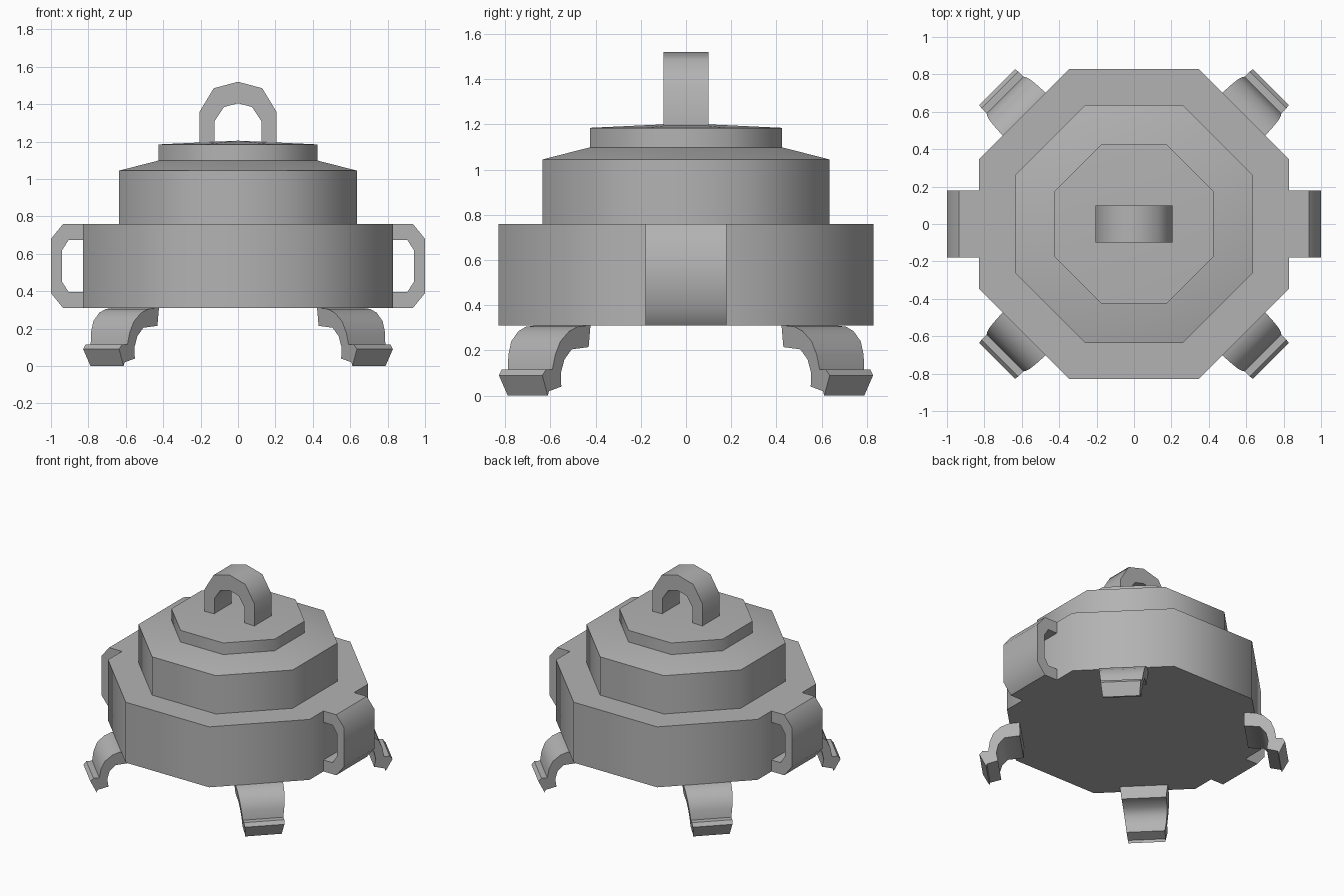
import bpy, bmesh
from math import pi, cos, sin, radians
from mathutils import Matrix

if "Cube" in bpy.data.objects:
    bpy.data.objects.remove(bpy.data.objects["Cube"])

grey = bpy.data.materials.new("plain grey")
grey.use_nodes = True
GREY = (0.45, 0.45, 0.45, 1)
grey.diffuse_color = GREY
grey.node_tree.nodes["Principled BSDF"].inputs["Base Color"].default_value = GREY


def finish(name, bm, turn=0):
    """Turn a bmesh into a shaded object, rotated about z."""
    bmesh.ops.recalc_face_normals(bm, faces=bm.faces)
    bm.transform(Matrix.Rotation(turn, 4, 'Z'))
    mesh = bpy.data.meshes.new(name)
    bm.to_mesh(mesh)
    bm.free()
    mesh.materials.append(grey)
    ob = bpy.data.objects.new(name, mesh)
    bpy.context.collection.objects.link(ob)
    bpy.ops.object.select_all(action='DESELECT')
    ob.select_set(True)
    bpy.context.view_layer.objects.active = ob
    bpy.ops.object.shade_smooth_by_angle(angle=radians(50))
    return ob


def octagon_tier(name, rings, peak=None):
    """Stack octagon rings (flat-to-flat half size, z) and cap both ends."""
    bm = bmesh.new()
    loops = []
    for half, z in rings:
        r = half / cos(pi / 8)
        loops.append([bm.verts.new((r * cos(a), r * sin(a), z))
                      for a in (pi / 8 + i * pi / 4 for i in range(8))])
    for low, high in zip(loops, loops[1:]):
        for i in range(8):
            j = (i + 1) % 8
            bm.faces.new((low[i], low[j], high[j], high[i]))
    bm.faces.new(loops[0][::-1])
    if peak:
        tip = bm.verts.new((0, 0, peak))
        for i in range(8):
            bm.faces.new((loops[-1][i], loops[-1][(i + 1) % 8], tip))
    else:
        bm.faces.new(loops[-1])
    finish(name, bm)


def strap(name, outline, half_width, turn=0):
    """Extrude an x-z outline along y; half_width is a function of z."""
    bm = bmesh.new()
    near = [bm.verts.new((x, -half_width(z), z)) for x, z in outline]
    far = [bm.verts.new((x, half_width(z), z)) for x, z in outline]
    n = len(outline)
    for i in range(n):
        j = (i + 1) % n
        bm.faces.new((near[i], near[j], far[j], far[i]))
    bm.faces.new(near)
    bm.faces.new(far[::-1])
    finish(name, bm, turn)


# Stepped octagonal body
octagon_tier("lower_body", [(0.83, 0.31), (0.83, 0.76)])
octagon_tier("upper_body", [(0.635, 0.76), (0.635, 1.045), (0.42, 1.10)])
octagon_tier("lid", [(0.425, 1.095), (0.425, 1.185)], peak=1.205)

# Arched ring on the lid: right half mirrored into a full arch
outer = [(0.205, 1.19), (0.205, 1.36), (0.13, 1.485)]
inner = [(0.125, 1.19), (0.125, 1.31), (0.075, 1.385)]
flip = lambda pts: [(-x, z) for x, z in reversed(pts)]
arch = (outer + [(0, 1.52)] + flip(outer)
        + [(-x, z) for x, z in inner] + [(0, 1.405)] + inner[::-1])
strap("lid_ring", arch, lambda z: 0.1)

# Side handles
handle = [(0.82, 0.76), (0.935, 0.76), (1, 0.68), (1, 0.39), (0.935, 0.31), (0.82, 0.31),
          (0.82, 0.395), (0.905, 0.395), (0.94, 0.45), (0.94, 0.62), (0.905, 0.675), (0.82, 0.675)]
strap("left_handle", handle, lambda z: 0.18)
strap("right_handle", handle, lambda z: 0.18, pi)

# Curved tapering legs on the diagonals, each with a flared foot
leg = [(0.76, 0.312), (0.84, 0.305), (0.89, 0.285), (0.94, 0.24), (0.965, 0.18), (0.975, 0.115),
       (1.015, 0.115), (1.035, 0.09), (0.99, 0), (0.985, 0.02), (0.91, 0.04), (0.92, 0.1),
       (0.905, 0.16), (0.865, 0.205), (0.76, 0.215)]
for i, corner in enumerate(("back_left", "back_right", "front_right", "front_left")):
    strap(corner + "_leg", leg, lambda z: 0.125 + 0.12 * z, pi / 4 + i * pi / 2)
